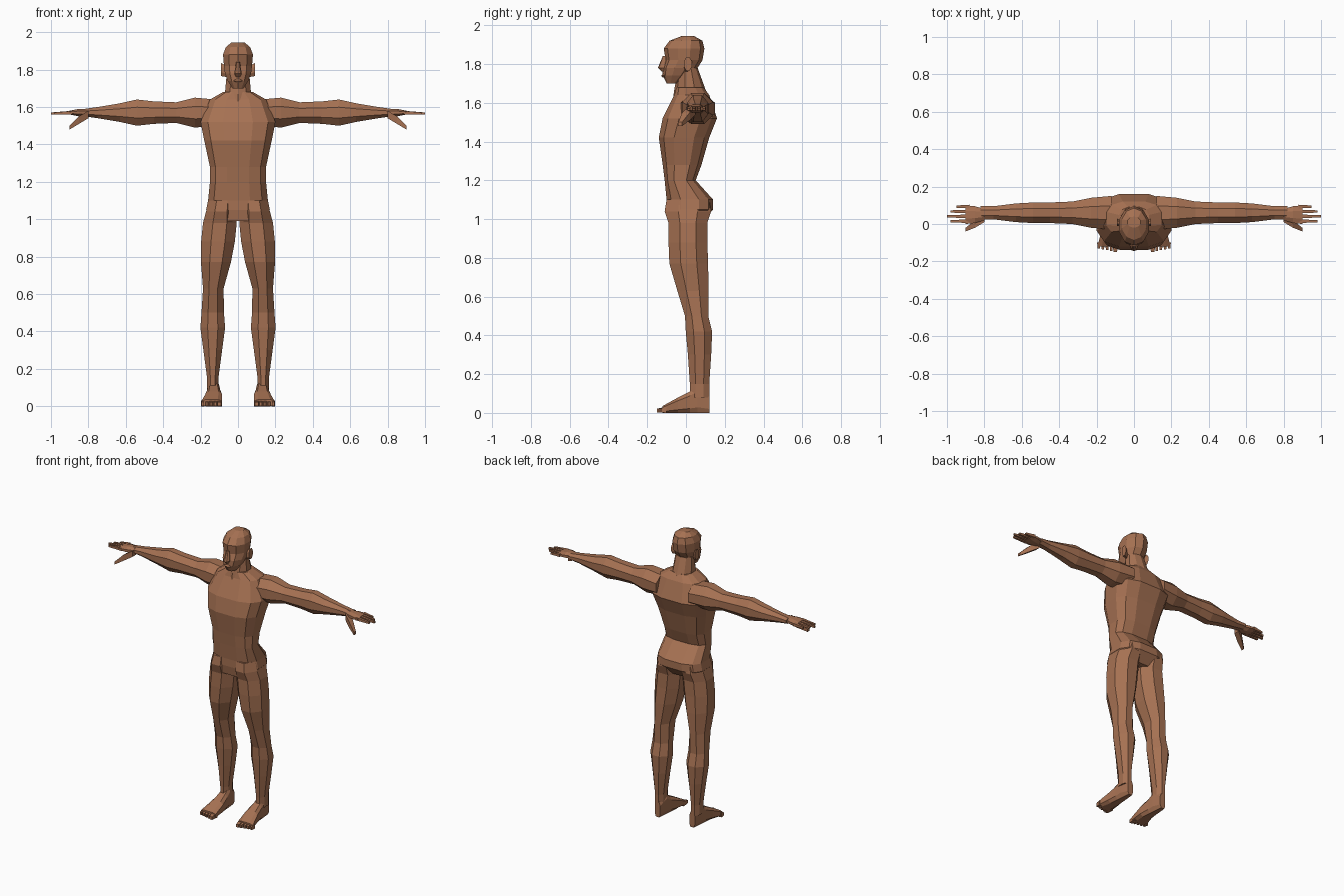
import bpy
import bmesh
import math

cube = bpy.data.objects.get("Cube")
if cube:
    bpy.data.objects.remove(cube, do_unlink=True)

skin = bpy.data.materials.new("brown_skin")
skin.use_nodes = True
skin.diffuse_color = (0.38, 0.165, 0.085, 1)
skin.node_tree.nodes["Principled BSDF"].inputs["Base Color"].default_value = skin.diffuse_color


def make_section(sides, power=1):
    """Unit polygon with flat left and right sides; a lower power is boxier."""
    def boxy(value):
        return math.copysign(abs(value) ** power, value)

    angles = [math.tau * (i + .5) / sides for i in range(sides)]
    points = [(math.cos(angle), math.sin(angle)) for angle in angles]
    widest = max(u for u, v in points)
    deepest = max(v for u, v in points)
    return [(boxy(u / widest), boxy(v / deepest)) for u, v in points]


BODY = make_section(12, .7)
SKULL = make_section(10)
ROUND = make_section(8)
SOFT_BOX = make_section(8, .6)
BOX = make_section(4)


def loft(name, axis, rings, section, side=1):
    """Skin rings: position along the axis, centre u and v, radius u and v."""
    bm = bmesh.new()
    loops = []
    for position, centre_u, centre_v, radius_u, radius_v in rings:
        loop = []
        for unit_u, unit_v in section:
            u = centre_u + radius_u * unit_u
            v = centre_v + radius_v * unit_v
            x, y, z = {"x": (position, u, v), "y": (u, position, v), "z": (u, v, position)}[axis]
            loop.append(bm.verts.new((x * side, y, z)))
        loops.append(loop)
    for lower, upper in zip(loops, loops[1:]):
        for i in range(len(section)):
            bm.faces.new((lower[i - 1], lower[i], upper[i], upper[i - 1]))
    bm.faces.new(loops[0])
    bm.faces.new(loops[-1])
    bmesh.ops.recalc_face_normals(bm, faces=bm.faces)
    mesh = bpy.data.meshes.new(name)
    bm.to_mesh(mesh)
    bm.free()
    mesh.materials.append(skin)
    bpy.context.collection.objects.link(bpy.data.objects.new(name, mesh))


def centred(name, section, rings):
    """Upright part on the middle line: height, half width, centre y, half depth."""
    loft(name, "z", [(z, 0, y, width, depth) for z, width, y, depth in rings], section)


def leg_centre(z):
    """The legs spread below the hip and step back below the thigh."""
    spread = max(0, z - .6) / 10
    step = min(1, max(0, (z - .4) / .4))
    return .135 - spread, .07 - .06 * step


# Trunk, neck and head
centred("torso", BODY, [
    (.99, .13, 0, .09), (1.05, .17, .02, .12), (1.1, .16, .02, .12),
    (1.2, .15, -.03, .08), (1.28, .15, -.02, .1), (1.42, .18, -.01, .13),
    (1.52, .2, .02, .14), (1.64, .15, .03, .09), (1.68, .08, .02, .07)])
centred("neck", SKULL, [(1.6, .09, .03, .1), (1.67, .07, .02, .08), (1.78, .06, .01, .05)])
centred("head", SKULL, [
    (1.7, .03, -.07, .03), (1.74, .055, -.05, .07), (1.78, .07, -.03, .09),
    (1.82, .075, -.01, .095), (1.88, .08, -.01, .105), (1.92, .065, 0, .085),
    (1.945, .035, .01, .03)])

# Face
centred("nose", SKULL, [(1.84, .01, -.11, .01), (1.78, .02, -.12, .025), (1.76, .01, -.11, .015)])
centred("lips", SKULL, [(1.75, .01, -.11, .01), (1.74, .025, -.11, .018), (1.73, .01, -.11, .01)])

for label, side in (("left", 1), ("right", -1)):
    def part(name, axis, section, rings):
        loft(f"{label}_{name}", axis, rings, section, side)

    part("ear", "x", ROUND, [(.06, 0, 1.79, .01, .03), (.09, .01, 1.8, .02, .035)])

    # Arm from inside the shoulder to the wrist, then the palm
    part("arm", "x", ROUND, [(x, .06, 1.57, depth, height) for x, depth, height in (
        (.12, .09, .07), (.23, .08, .08), (.33, .06, .055), (.45, .055, .06),
        (.54, .055, .07), (.63, .05, .05), (.75, .035, .03), (.82, .035, .02))])
    part("palm", "x", ROUND, [(x, .05, 1.57, depth, height) for x, depth, height in (
        (.8, .03, .02), (.85, .045, .02), (.9, .05, .01))])

    # Fingers from front to back, then the thumb
    fingers = {"index_finger": .98, "middle_finger": 1, "ring_finger": .98, "little_finger": .95}
    for i, (finger, tip) in enumerate(fingers.items()):
        y = .015 + .026 * i
        part(finger, "x", BOX, [(.88, y, 1.57, .01, .01), (tip, y, 1.565, .006, .006)])
    part("thumb", "x", BOX, [(.8, .03, 1.56, .02, .02), (.85, 0, 1.53, .02, .02),
                             (.9, -.03, 1.49, .01, .01)])

    # Leg from inside the hip to the ankle
    part("leg", "z", ROUND, [(z, *leg_centre(z), width, depth) for z, width, depth in (
        (1.1, .07, .11), (1.04, .08, .12), (.98, .09, .1), (.88, .09, .1), (.77, .08, .1),
        (.63, .055, .08), (.5, .06, .06), (.42, .066, .068), (.3, .05, .06),
        (.15, .03, .05), (.08, .03, .05))])

    # Foot from heel to ball, standing on the ground
    part("foot", "y", SOFT_BOX, [(y, x, height, width, height) for y, x, width, height in (
        (.12, .13, .02, .05), (.06, .13, .03, .07), (.02, .13, .035, .055),
        (-.04, .13, .045, .04), (-.12, .14, .055, .018))])

    # Toes from inside to outside
    for i, toe in enumerate(("big_toe", "second_toe", "third_toe", "fourth_toe", "little_toe")):
        x = .1 + .022 * i
        width = .009 if i else .014
        tip = .005 * i - .15
        part(toe, "y", BOX, [(-.1, x, .016, width, .016), (tip, x, .012, width * .7, .01)])
